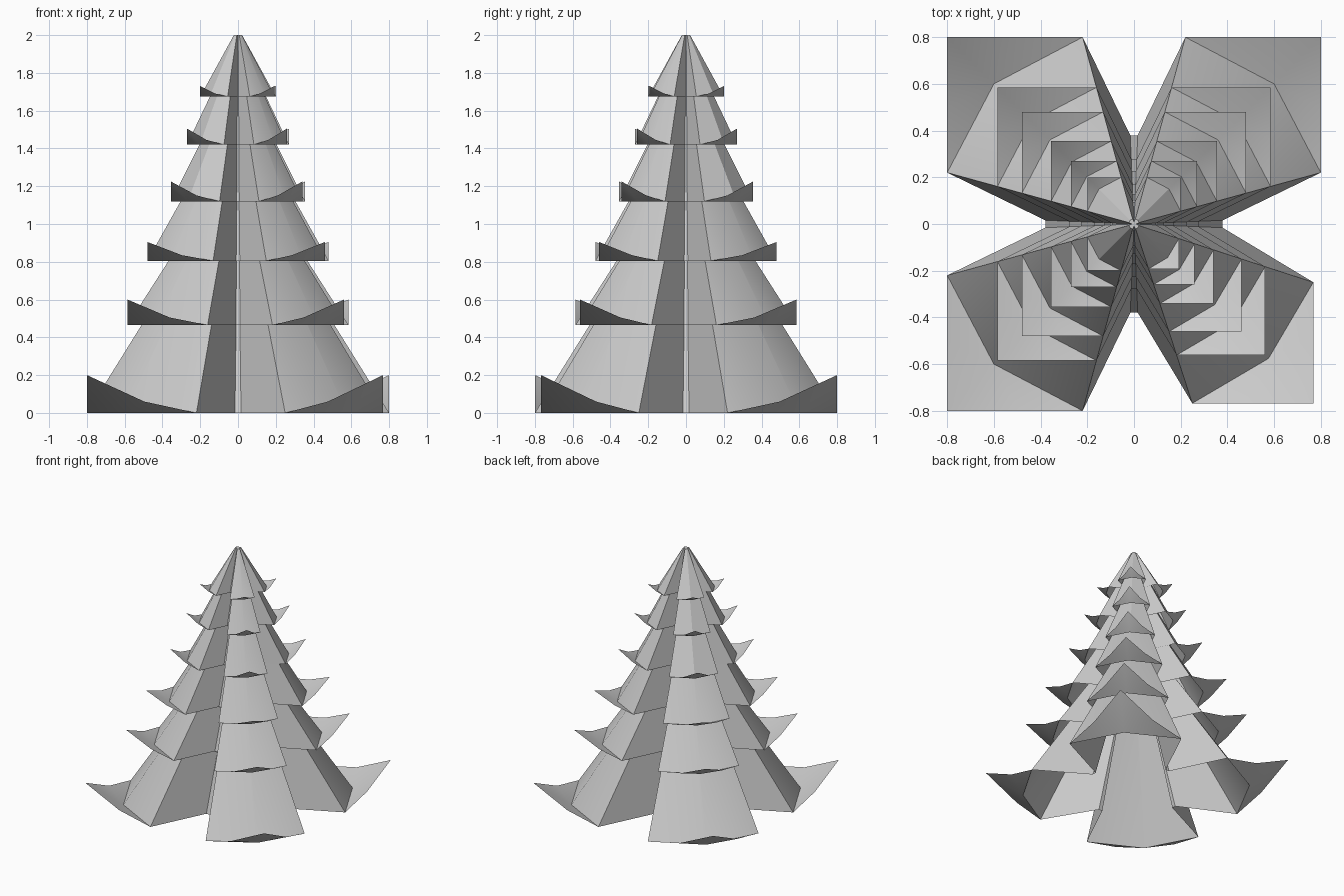
import bpy
import bmesh
import math
from mathutils import Matrix, Vector

old = bpy.data.objects.get("Cube")
if old:
    bpy.data.objects.remove(old, do_unlink=True)

# Single grey material
grey = bpy.data.materials.new("plain_grey")
grey.use_nodes = True
colour = (0.6, 0.6, 0.6, 1)
grey.diffuse_color = colour
grey.node_tree.nodes["Principled BSDF"].inputs["Base Color"].default_value = colour


def arm_points(radius, lift, size, fold):
    """Points of one diagonal arm: wall foot line, then the raised rim."""
    r = radius * size
    valley, neck = radius * 0.475, radius * 0.02
    foot = [(valley, neck, 0), (r, r * fold, 0), (r * 0.75, r * 0.75, 0),
            (r * fold, r, 0), (neck, valley, 0)]
    rim = [(r, r * 0.62, lift * 0.3), (r, r, lift), (r * 0.62, r, lift * 0.3)]
    return foot, rim


def make_tier(name, base, radius, lift, height):
    bm = bmesh.new()
    ring, crown = [], []
    for i in range(4):
        # The front left arm is slightly shorter and narrower
        size, fold = (0.96, 0.325) if i == 3 else (1, 0.275)
        turn = Matrix.Rotation(i * math.pi / 2, 3, 'Z')
        foot, rim = arm_points(radius, lift, size, fold)
        lower = [bm.verts.new(turn @ Vector(p)) for p in foot]
        edge = [bm.verts.new(turn @ Vector(p)) for p in rim]
        ring += lower
        shrink = 0.022 / radius
        for v in lower:
            crown.append(bm.verts.new((v.co.x * shrink, v.co.y * shrink, height)))
        # Upturned tip fanning out from the keel point
        keel = lower[2]
        fan = [lower[1], *edge, lower[3]]
        for a, b in zip(fan, fan[1:]):
            bm.faces.new((keel, a, b))
    # Sloping walls up to a tiny closed crown
    n = len(ring)
    for i in range(n):
        j = (i + 1) % n
        bm.faces.new((ring[i], ring[j], crown[j], crown[i]))
    bm.faces.new(crown)

    mesh = bpy.data.meshes.new(name)
    bm.to_mesh(mesh)
    bm.free()
    mesh.materials.append(grey)
    tier = bpy.data.objects.new(name, mesh)
    tier.location.z = base
    bpy.context.collection.objects.link(tier)
    bpy.ops.object.select_all(action='DESELECT')
    tier.select_set(True)
    bpy.context.view_layer.objects.active = tier
    bpy.ops.object.shade_smooth_by_angle(angle=math.radians(30))


# Branch tiers: base height, half width, tip lift, wall height
tiers = [
    (0, 0.8, 0.2, 1.25),
    (0.465, 0.585, 0.135, 0.88),
    (0.805, 0.48, 0.1, 0.82),
    (1.12, 0.355, 0.105, 0.66),
    (1.42, 0.27, 0.085, 0.52),
    (1.675, 0.2, 0.055, 0.325),
]
for number, spec in enumerate(tiers, 1):
    make_tier(f"branch_tier_{number}", *spec)
